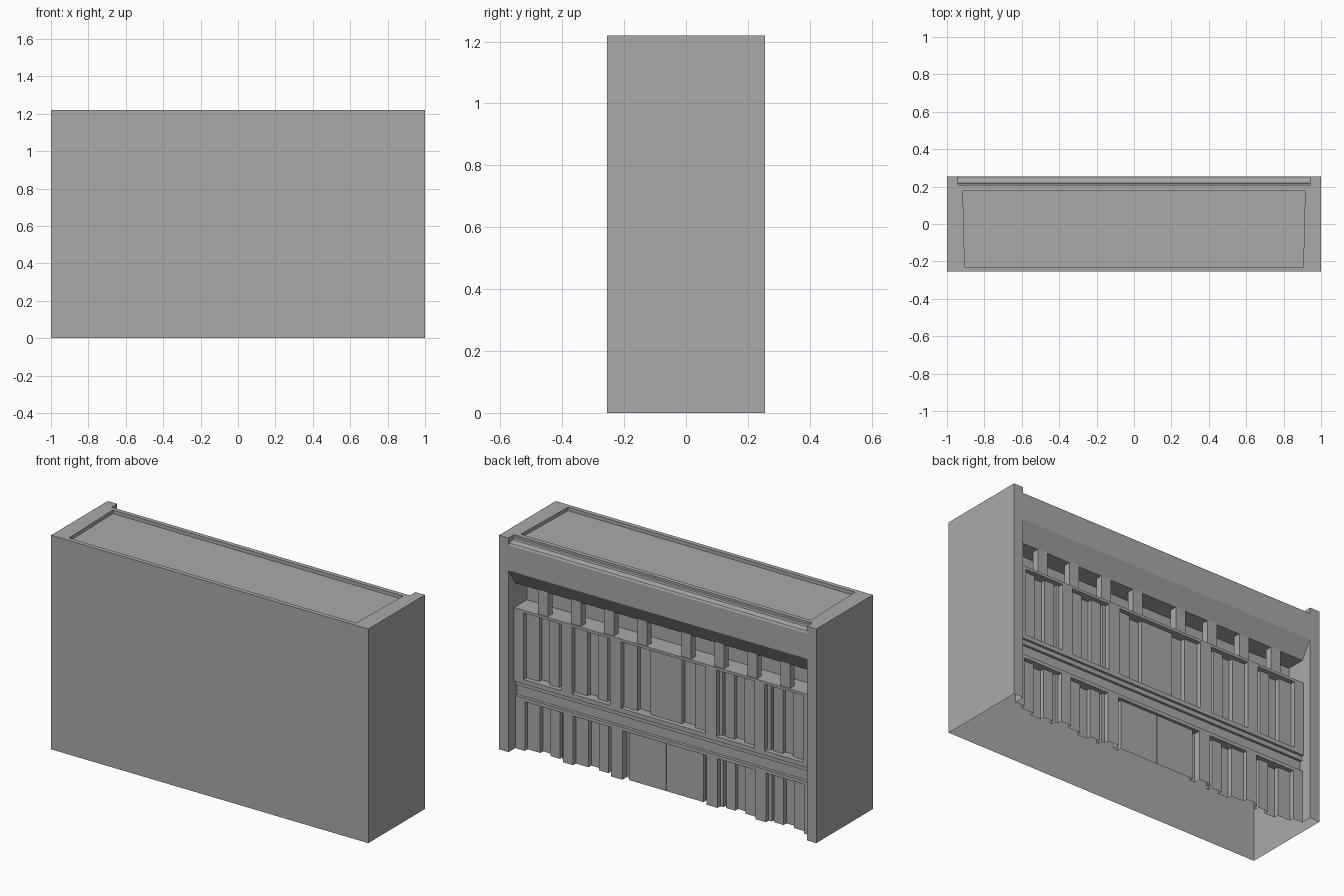
import bpy, bmesh

if "Cube" in bpy.data.objects:
    bpy.data.objects.remove(bpy.data.objects["Cube"], do_unlink=True)

plaster = bpy.data.materials.new("plain_grey")
plaster.use_nodes = True
GREY = (0.4, 0.4, 0.4, 1)
plaster.diffuse_color = GREY
plaster.node_tree.nodes["Principled BSDF"].inputs["Base Color"].default_value = GREY

TOP, HALF, DEPTH, BAY = 1.22, 1.0, 0.255, 0.94


def finish(name, bm, weld=True):
    if weld:
        bmesh.ops.remove_doubles(bm, verts=bm.verts, dist=1e-5)
    bmesh.ops.recalc_face_normals(bm, faces=bm.faces)
    mesh = bpy.data.meshes.new(name)
    bm.to_mesh(mesh)
    bm.free()
    mesh.materials.append(plaster)
    obj = bpy.data.objects.new(name, mesh)
    bpy.context.collection.objects.link(obj)
    return obj


def quad(bm, *points):
    return bm.faces.new([bm.verts.new(p) for p in points])


# Plain walls: blank front and two sides, open underneath
bm = bmesh.new()
plan = [(HALF, DEPTH), (HALF, -DEPTH), (-HALF, -DEPTH), (-HALF, DEPTH)]
for (ax, ay), (bx, by) in zip(plan, plan[1:]):
    quad(bm, (ax, ay, 0), (bx, by, 0), (bx, by, TOP), (ax, ay, TOP))
finish("outer_walls", bm)

# Roof: flat border around a sunken panel, plus pilaster caps
bm = bmesh.new()
BACK = 0.205
border = [(-HALF, -DEPTH), (HALF, -DEPTH), (HALF, BACK), (-HALF, BACK)]
inner = [(-0.905, -0.23), (0.905, -0.23), (0.915, 0.18), (-0.915, 0.18)]
SUNK = TOP - 0.02
for i in range(4):
    j = (i + 1) % 4
    quad(bm, (*border[i], TOP), (*border[j], TOP), (*inner[j], TOP), (*inner[i], TOP))
    quad(bm, (*inner[i], TOP), (*inner[j], TOP), (*inner[j], SUNK), (*inner[i], SUNK))
quad(bm, *[(*p, SUNK) for p in inner])
for s in (-1, 1):
    quad(bm, (s * BAY, BACK, TOP), (s * HALF, BACK, TOP),
         (s * HALF, DEPTH, TOP), (s * BAY, DEPTH, TOP))
finish("roof", bm)

# Cornice: stepped top, plain fascia and sloping soffit
bm = bmesh.new()
profile = [(BACK, TOP), (BACK, 1.208), (0.215, 1.206), (0.218, 1.196),
           (0.25, 1.19), (DEPTH, 1.18), (DEPTH, 1.035), (0.195, 0.94)]
for (ay, az), (by, bz) in zip(profile, profile[1:]):
    quad(bm, (-BAY, ay, az), (BAY, ay, az), (BAY, by, bz), (-BAY, by, bz))
finish("cornice", bm)

# Facade relief: later panels override earlier ones (x0, x1, z0, z1, y)
CORNICE = 0.195
panels = [(-BAY, BAY, 0.94, TOP, CORNICE),        # hidden behind cornice
          (-BAY, BAY, 0.805, 0.94, 0.09),         # loggia
          (-BAY, BAY, 0.385, 0.805, 0.205),       # upper wall
          (-BAY, BAY, 0.36, 0.385, 0.192),        # string course
          (-BAY, BAY, 0.30, 0.36, 0.178),         # band
          (-BAY, BAY, 0, 0.30, 0.195)]            # ground wall


def mirrored(x0, x1, z0, z1, y):
    panels.append((x0, x1, z0, z1, y))
    panels.append((-x1, -x0, z0, z1, y))


# Side windows on both floors: raised shutters with a deeper centre
for z0, z1, y in ((0.41, 0.79, 0.178), (0, 0.28, 0.17)):
    for x0 in (0.335, 0.64):
        mirrored(x0, x0 + 0.24, z0, z1, y)
        mirrored(x0 + 0.095, x0 + 0.16, z0, z1, y - 0.025)
        mirrored(x0 + 0.02, x0 + 0.035, z0, z1, y - 0.025)

# Wide middle window with a raised centre, and double door with a thin joint
panels.append((-0.265, 0.265, 0.41, 0.79, 0.178))
mirrored(0.1, 0.18, 0.41, 0.79, 0.153)
panels.append((-0.265, 0.265, 0, 0.28, 0.155))
panels.append((-0.235, 0.235, 0, 0.28, 0.178))
panels.append((-0.002, 0.002, 0, 0.28, 0.174))
for s in (-1, 1):
    panels.append((*sorted((s * BAY, s * HALF)), 0, TOP, DEPTH))

xs = sorted({round(x, 4) for p in panels for x in p[:2]})
zs = sorted({round(z, 4) for p in panels for z in p[2:4]})


def depth_at(x, z):
    for x0, x1, z0, z1, y in reversed(panels):
        if x0 < x < x1 and z0 < z < z1:
            return y


grid = [[depth_at((a + b) / 2, (c + d) / 2) for c, d in zip(zs, zs[1:])]
        for a, b in zip(xs, xs[1:])]
bm = bmesh.new()
for i, column in enumerate(grid):
    x0, x1 = xs[i], xs[i + 1]
    for k, y in enumerate(column):
        z0, z1 = zs[k], zs[k + 1]
        if y != CORNICE or z0 < 0.9:
            quad(bm, (x1, y, z0), (x0, y, z0), (x0, y, z1), (x1, y, z1))
        if i + 1 < len(grid) and grid[i + 1][k] != y:
            n = grid[i + 1][k]
            quad(bm, (x1, y, z0), (x1, n, z0), (x1, n, z1), (x1, y, z1))
        if k + 1 < len(column) and column[k + 1] != y:
            n = column[k + 1]
            quad(bm, (x0, y, z1), (x1, y, z1), (x1, n, z1), (x0, n, z1))
# Merge coplanar cells into clean panels
bmesh.ops.remove_doubles(bm, verts=bm.verts, dist=1e-5)
bmesh.ops.recalc_face_normals(bm, faces=bm.faces)
bmesh.ops.dissolve_limit(bm, angle_limit=0.01, verts=bm.verts, edges=bm.edges)
finish("facade", bm, weld=False)

# Loggia posts
for n in range(4):
    for side, s in (("left", 1), ("right", -1)):
        bm = bmesh.new()
        bmesh.ops.create_cube(bm, size=1)
        bmesh.ops.scale(bm, vec=(0.062, 0.04, 0.15), verts=bm.verts)
        bmesh.ops.translate(bm, vec=(s * (0.14 + n * 0.208), 0.177, 0.878), verts=bm.verts)
        finish(f"loggia_post_{side}_{n + 1}", bm)
